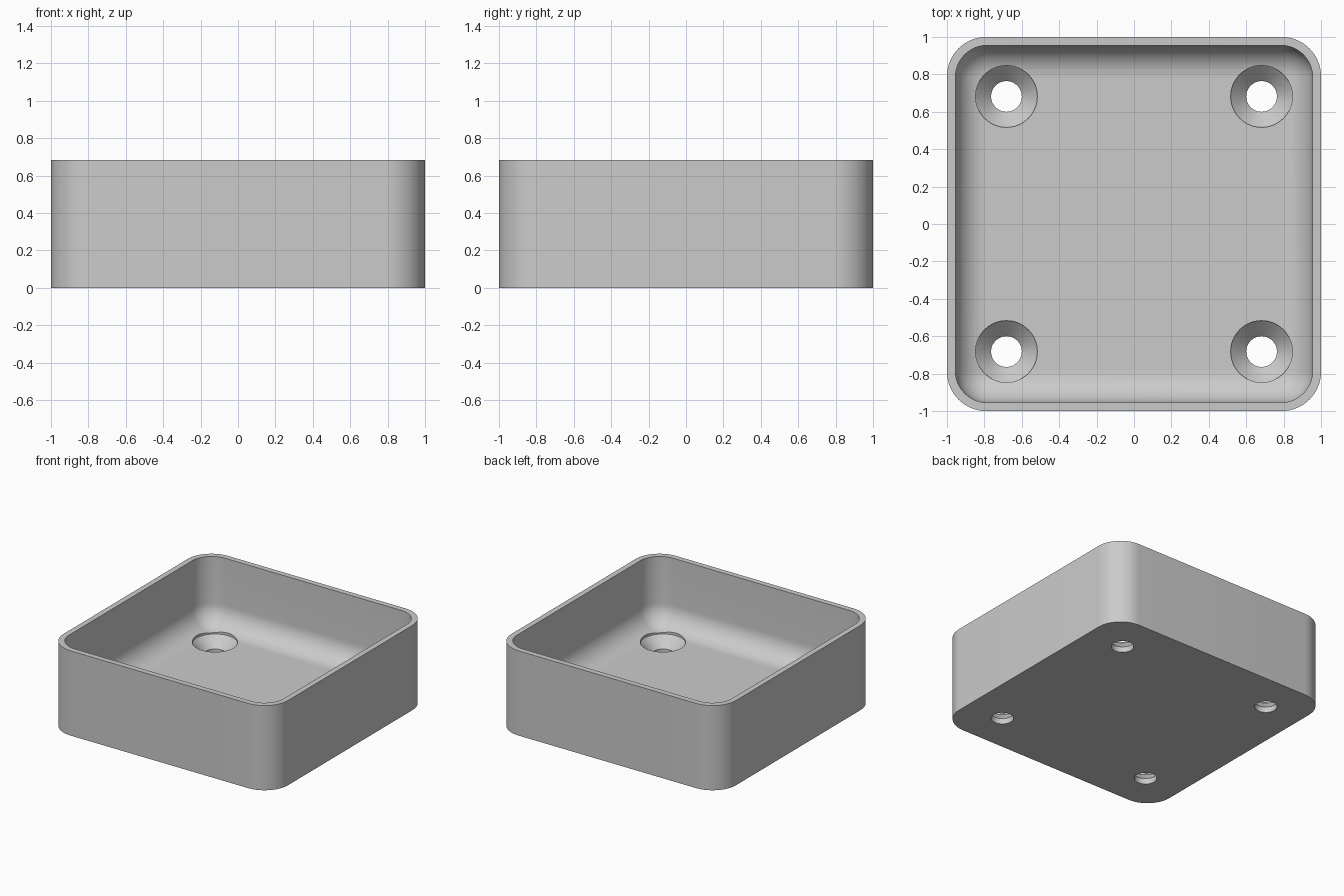
import bpy, bmesh
from math import sin, cos, pi, radians

cube = bpy.data.objects.get("Cube")
if cube:
    bpy.data.objects.remove(cube, do_unlink=True)

HEIGHT, FLOOR = 0.682, 0.136
OUTER_R, INNER_HALF, INNER_R = 0.21, 0.955, 0.17
HOLE_POS = 0.682
CORNER_STEPS, FILLET_STEPS, HOLE_SIDES = 16, 12, 64

grey = bpy.data.materials.new("plain grey")
grey.use_nodes = True
grey.diffuse_color = (0.6, 0.6, 0.6, 1)
grey.node_tree.nodes["Principled BSDF"].inputs["Base Color"].default_value = (0.6, 0.6, 0.6, 1)


def rounded_loop(bm, half, radius, z):
    """Ring of vertices around a rounded square."""
    ring = []
    for q, (sx, sy) in enumerate([(1, 1), (-1, 1), (-1, -1), (1, -1)]):
        for i in range(CORNER_STEPS + 1):
            a = (q + i / CORNER_STEPS) * pi / 2
            ring.append(bm.verts.new((sx * (half - radius) + radius * cos(a),
                                      sy * (half - radius) + radius * sin(a), z)))
    return ring


def circle_loop(bm, radius, z):
    return [bm.verts.new((radius * cos(2 * pi * i / HOLE_SIDES),
                          radius * sin(2 * pi * i / HOLE_SIDES), z))
            for i in range(HOLE_SIDES)]


def loft(name, bm, rings):
    """Skin consecutive rings, cap both ends and make an object."""
    for a, b in zip(rings, rings[1:]):
        n = len(a)
        for i in range(n):
            j = (i + 1) % n
            bm.faces.new((a[i], a[j], b[j], b[i]))
    bm.faces.new(rings[0][::-1])
    bm.faces.new(rings[-1])
    bmesh.ops.remove_doubles(bm, verts=bm.verts[:], dist=1e-5)
    bmesh.ops.recalc_face_normals(bm, faces=bm.faces[:])
    mesh = bpy.data.meshes.new(name)
    bm.to_mesh(mesh)
    bm.free()
    mesh.materials.append(grey)
    obj = bpy.data.objects.new(name, mesh)
    bpy.context.collection.objects.link(obj)
    return obj


# Tray: outer wall, rim, inner wall and a rounded transition to the floor
bm = bmesh.new()
rings = [rounded_loop(bm, 1, OUTER_R, 0),
         rounded_loop(bm, 1, OUTER_R, HEIGHT),
         rounded_loop(bm, INNER_HALF, INNER_R, HEIGHT)]
for k in range(FILLET_STEPS + 1):
    t = k / FILLET_STEPS * pi / 2
    r = INNER_R * cos(t)
    rings.append(rounded_loop(bm, INNER_HALF - INNER_R + r, r,
                              FLOOR + INNER_R * (1 - sin(t))))
tray = loft("tray", bm, rings)

# Countersunk screw holes in the four floor corners
cutters = []
for sx in (-1, 1):
    for sy in (-1, 1):
        bm = bmesh.new()
        profile = [(0.082, -0.1), (0.082, 0.045), (0.165, 0.127), (0.165, 0.3)]
        cutter = loft("screw_hole_cutter", bm, [circle_loop(bm, r, z) for r, z in profile])
        cutter.location = (sx * HOLE_POS, sy * HOLE_POS, 0)
        cutter.hide_render = True
        cutters.append(cutter)
        mod = tray.modifiers.new("screw_hole", 'BOOLEAN')
        mod.operation = 'DIFFERENCE'
        mod.solver = 'EXACT'
        mod.object = cutter

# Apply the cuts, drop the cutters and smooth the curved walls
bpy.ops.object.select_all(action='DESELECT')
tray.select_set(True)
bpy.context.view_layer.objects.active = tray
for mod in list(tray.modifiers):
    bpy.ops.object.modifier_apply(modifier=mod.name)
for cutter in cutters:
    bpy.data.objects.remove(cutter, do_unlink=True)
bpy.ops.object.shade_smooth_by_angle(angle=radians(30))
